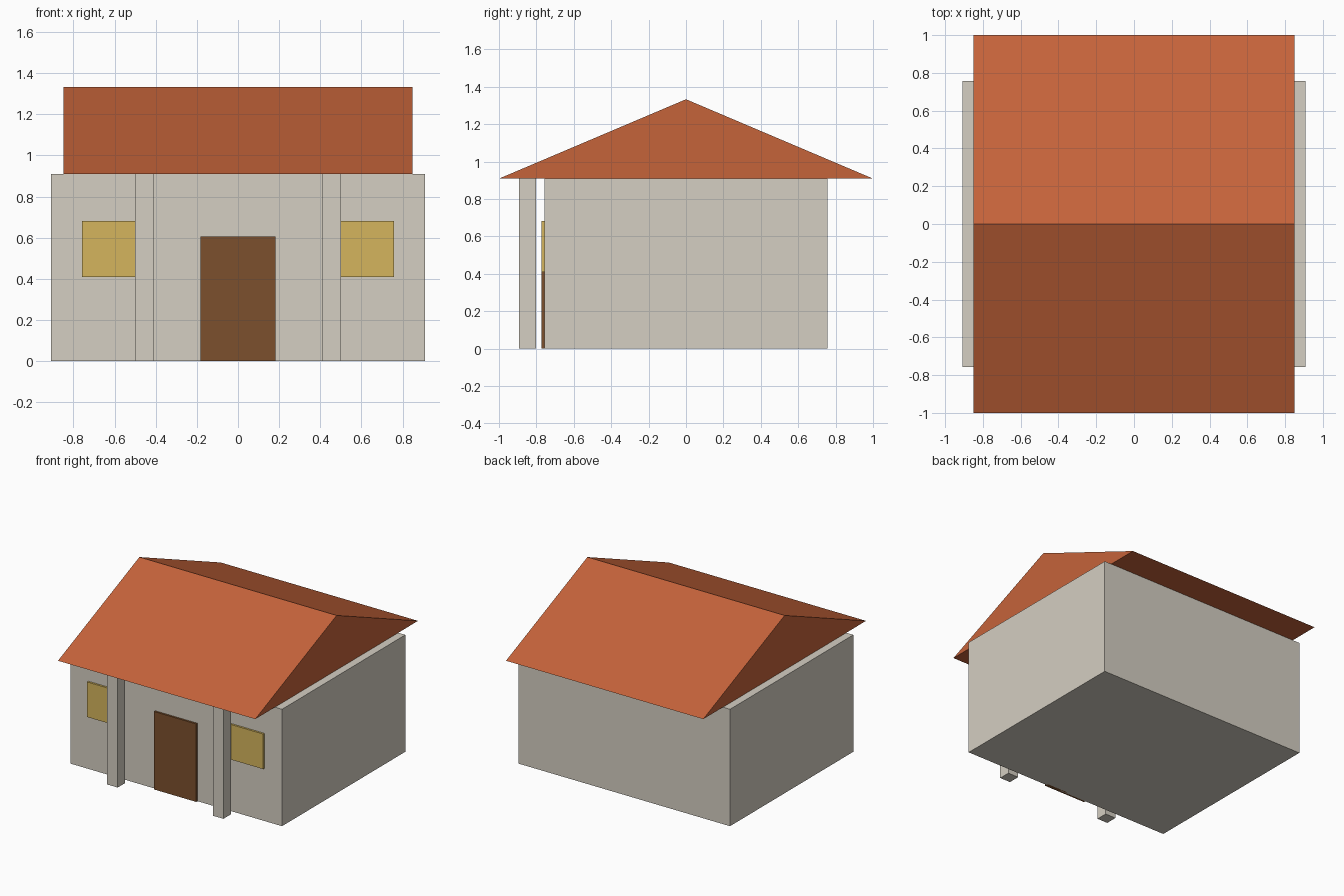
import bpy
import bmesh

if "Cube" in bpy.data.objects:
    bpy.data.objects.remove(bpy.data.objects["Cube"])

S = 2 / 6.6  # design units to scene units


def material(name, rgb):
    m = bpy.data.materials.new(name)
    m.diffuse_color = (*rgb, 1)
    m.use_nodes = True
    m.node_tree.nodes["Principled BSDF"].inputs["Base Color"].default_value = m.diffuse_color
    return m


WALL = material("plaster", (0.66, 0.62, 0.54))
ROOF = material("roof_tile", (0.56, 0.125, 0.042))
WOOD = material("wood", (0.20, 0.08, 0.026))
GLASS = material("window_glow", (0.66, 0.46, 0.11))


def add_object(name, bm, mat):
    bmesh.ops.recalc_face_normals(bm, faces=bm.faces)
    mesh = bpy.data.meshes.new(name)
    bm.to_mesh(mesh)
    bm.free()
    mesh.materials.append(mat)
    obj = bpy.data.objects.new(name, mesh)
    bpy.context.collection.objects.link(obj)
    return obj


def box(name, center, size, mat):
    bm = bmesh.new()
    bmesh.ops.create_cube(bm, size=1)
    for v in bm.verts:
        v.co = [(c + p * s) * S for c, p, s in zip(center, v.co, size)]
    return add_object(name, bm, mat)


# House body
box("walls", (0, 0, 1.5), (6, 5, 3), WALL)

# Gable roof: triangular profile extruded along x
bm = bmesh.new()
profile = [(-3.3, 3), (3.3, 3), (0, 4.4)]
gable = bm.faces.new([bm.verts.new((-2.8 * S, y * S, z * S)) for y, z in profile])
ext = bmesh.ops.extrude_face_region(bm, geom=[gable], use_keep_orig=True)
moved = [g for g in ext["geom"] if isinstance(g, bmesh.types.BMVert)]
bmesh.ops.translate(bm, verts=moved, vec=(5.6 * S, 0, 0))
add_object("roof", bm, ROOF)

# Front door
box("door", (0, -2.5, 1), (1.2, 0.1, 2), WOOD)

# Mirrored windows and porch posts
for side, x in (("left", -1), ("right", 1)):
    box(side + "_window", (2 * x, -2.5, 1.8), (1, 0.1, 0.9), GLASS)
    box(side + "_porch_post", (1.5 * x, -2.8, 1.5), (0.3, 0.3, 3), WALL)
